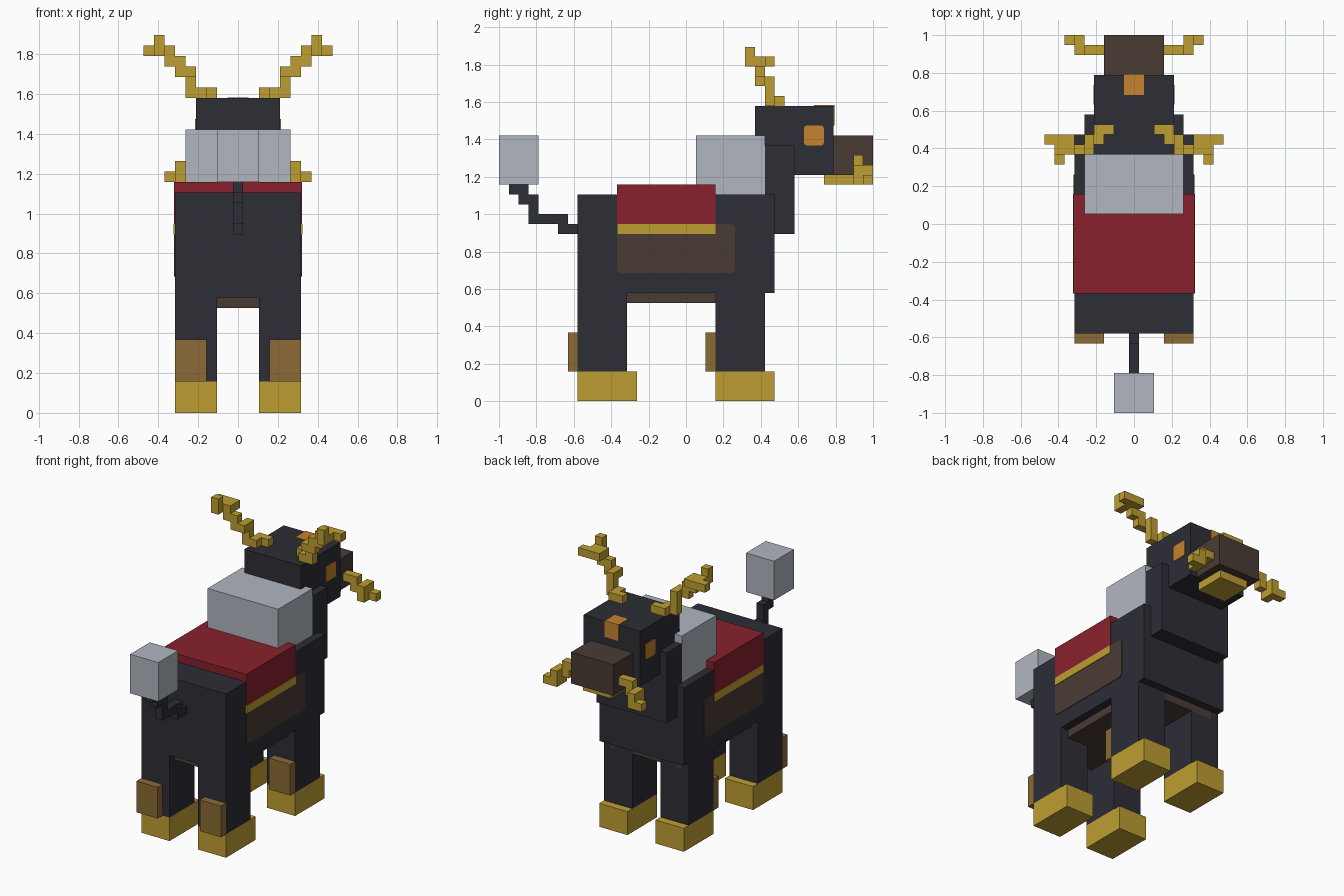
import bpy, bmesh
from mathutils import Vector

if "Cube" in bpy.data.objects:
    bpy.data.objects.remove(bpy.data.objects["Cube"], do_unlink=True)

U = 1 / 19      # one block of the modelling grid
T = 0.08        # plate thickness in blocks


def material(name, hex_code):
    lin = []
    for i in (0, 2, 4):
        c = int(hex_code[i:i + 2], 16) / 255
        lin.append(c / 12.92 if c <= 0.04045 else ((c + 0.055) / 1.055) ** 2.4)
    m = bpy.data.materials.new(name)
    m.use_nodes = True
    m.diffuse_color = (*lin, 1)
    m.node_tree.nodes["Principled BSDF"].inputs["Base Color"].default_value = (*lin, 1)
    return m


hide = material("charcoal hide", "2d2e36")
wool = material("pale grey wool", "b1b6c0")
gold = material("gold", "be9e32")
red = material("crimson cloth", "88212d")
brown = material("dark brown", "4a3b35")
spur_tan = material("tan", "8c6b36")
orange = material("amber", "c6822e")


def build(name, mat, boxes, round_axis=None, radius=0.5):
    """Join boxes (x0,x1, y0,y1, z0,z1 in blocks); optionally round edges along an axis."""
    bm = bmesh.new()
    for x0, x1, y0, y1, z0, z1 in boxes:
        lo, hi = Vector((x0, y0, z0)), Vector((x1, y1, z1))
        new = bmesh.ops.create_cube(bm, size=1)["verts"]
        for v in new:
            v.co = Vector([l + (c + 0.5) * (h - l) for c, l, h in zip(v.co, lo, hi)])
    if round_axis is not None:
        edges = [e for e in bm.edges
                 if abs((e.verts[0].co - e.verts[1].co).normalized()[round_axis]) > 0.9]
        bmesh.ops.bevel(bm, geom=edges, offset=radius, segments=3, profile=0.5, affect='EDGES')
    bmesh.ops.scale(bm, vec=(U, U, U), verts=bm.verts)
    bmesh.ops.recalc_face_normals(bm, faces=bm.faces)
    me = bpy.data.meshes.new(name)
    bm.to_mesh(me)
    bm.free()
    me.materials.append(mat)
    ob = bpy.data.objects.new(name, me)
    bpy.context.collection.objects.link(ob)
    return ob


def pair(name, mat, boxes, **kw):
    """Build the part on +x and its mirror on -x."""
    build("left_" + name, mat, boxes, **kw)
    build("right_" + name, mat, [(-b[1], -b[0], *b[2:]) for b in boxes], **kw)


# Torso, neck and head
build("body", hide, [(-6, 6, -11, 9, 11, 21)])
build("belly", brown, [(-5, 5, -10, 8, 10, 11)])
build("neck", hide, [(-5, 5, 8, 11, 17, 26)])
build("head", hide, [(-4, 4, 7, 15, 23, 30)])
build("muzzle", brown, [(-3, 3, 15, 19, 23, 27)])
build("chin", gold, [(-2, 2, 14, 18, 22, 23)])
build("mane", wool, [(-5, 5, 1, 8, 21, 27)])

# Eyes: one on each side and one folded over the brow
pair("eye", orange, [(4, 4 + T, 12, 14, 26, 28)], round_axis=0, radius=0.25)
build("brow_eye", orange, [(-1, 1, 13, 15 + T, 30, 30 + T), (-1, 1, 15, 15 + T, 28, 30)])

# Saddle cloth with its trim and side bags
build("saddle_cloth", red, [(-6 - T, 6 + T, -7, 3, 18, 22)])
pair("cloth_trim", gold, [(6, 6 + 2 * T, -7, 3, 17, 18)])
pair("side_bag", brown, [(6, 6 + T, -7, 5, 13, 18)], round_axis=0)

# Legs, hooves and spurs
for where, y in (("hind", -11), ("fore", 3)):
    pair(where + "_leg", hide, [(2, 6, y, y + 5, 3, 11)])
    pair(where + "_hoof", gold, [(2, 6, y, y + 6, 0, 3)])
    pair(where + "_spur", spur_tan, [(3, 6, y - 1, y, 3, 7)])

# Stepped tail with its tuft
build("tail", hide, [(-.5, .5, y0, y1, z0, z1) for y0, y1, z0, z1 in (
    (-13, -11, 17, 18), (-16, -12, 18, 19), (-16, -15, 19, 20),
    (-17, -15, 20, 21), (-18, -16, 21, 22))])
build("tail_tuft", wool, [(-2, 2, -19, -15, 22, 27)])

# Branching antlers
pair("antler", gold, [
    (2, 4, 9, 10, 30, 31), (3, 5, 8, 9, 30, 31), (4, 5, 8, 9, 31, 33),
    (4, 6, 7, 8, 32, 33), (5, 7, 7, 8, 33, 34), (6, 8, 7, 8, 34, 35),
    (7, 8, 6, 7, 34, 36), (6, 9, 8, 9, 34, 35)])

# Stepped whiskers
pair("whisker", gold, [
    (3, 5, 17, 18, 24, 25), (4, 5, 17, 18, 23, 24),
    (5, 6, 17, 19, 22, 24), (6, 7, 18, 19, 22, 23)])
